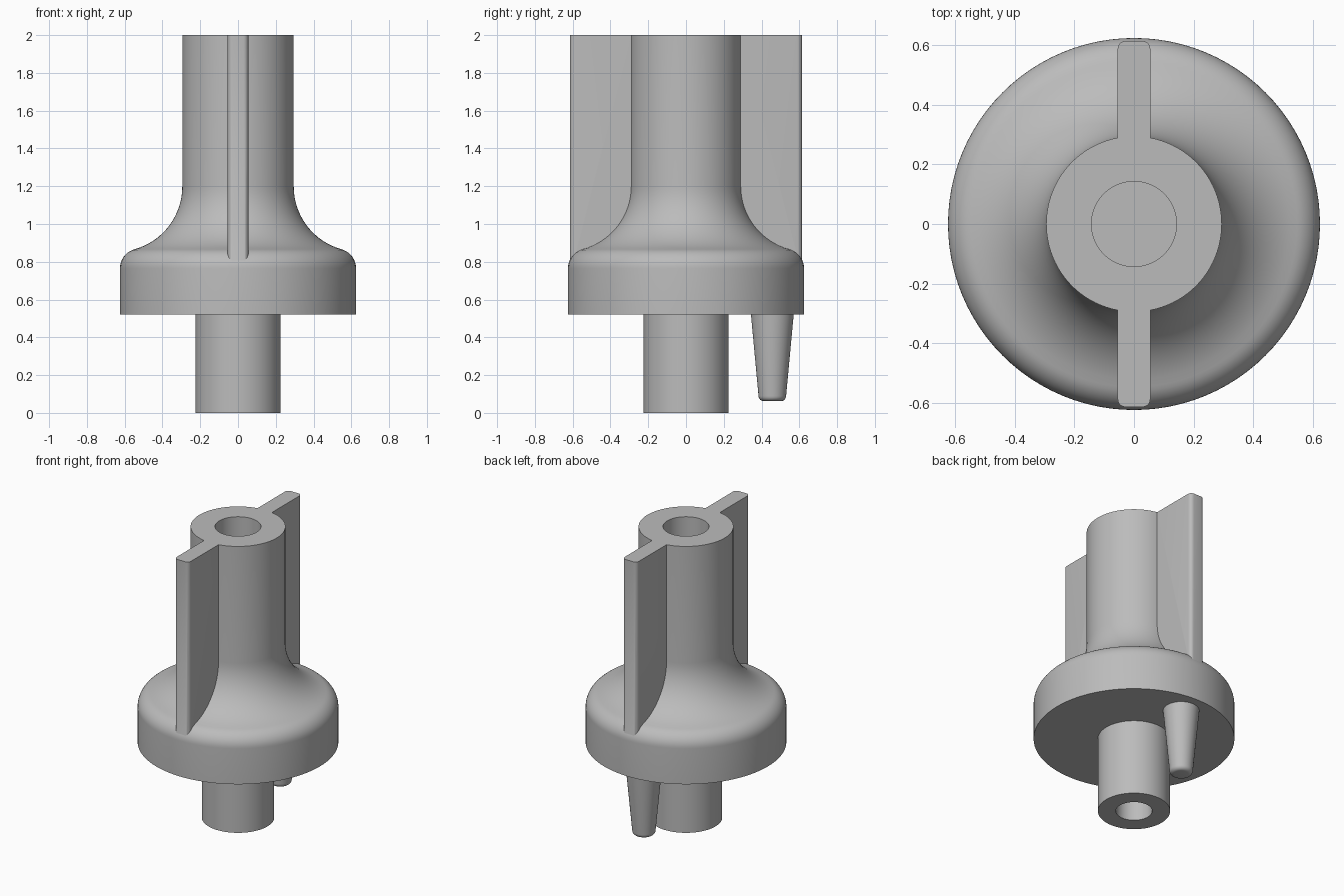
import bpy, bmesh
from math import pi, cos, sin, acos, sqrt
from mathutils import Matrix, Vector

default = bpy.data.objects.get("Cube")
if default:
    bpy.data.objects.remove(default, do_unlink=True)

grey = bpy.data.materials.new("plain grey")
grey.use_nodes = True
grey.diffuse_color = (0.5, 0.5, 0.5, 1)
grey.node_tree.nodes["Principled BSDF"].inputs["Base Color"].default_value = (0.5, 0.5, 0.5, 1)


def finish(name, bm):
    bmesh.ops.recalc_face_normals(bm, faces=bm.faces)
    mesh = bpy.data.meshes.new(name)
    bm.to_mesh(mesh)
    bm.free()
    mesh.materials.append(grey)
    obj = bpy.data.objects.new(name, mesh)
    bpy.context.collection.objects.link(obj)
    return obj


def lathe(name, profile, steps=96, y=0):
    """Solid of revolution; the profile starts and ends on the axis."""
    bm = bmesh.new()
    verts = [bm.verts.new((r, 0, z)) for r, z in profile]
    edges = [bm.edges.new(pair) for pair in zip(verts, verts[1:])]
    bmesh.ops.spin(bm, geom=verts + edges, cent=(0, 0, 0), axis=(0, 0, 1),
                   angle=2 * pi, steps=steps, use_merge=True)
    bmesh.ops.remove_doubles(bm, verts=bm.verts, dist=1e-4)
    bmesh.ops.translate(bm, verts=bm.verts, vec=(0, y, 0))
    return finish(name, bm)


def arc(cx, cz, radius, start, end, n):
    angles = [start + (end - start) * i / n for i in range(n + 1)]
    return [(cx + radius * cos(a), cz + radius * sin(a)) for a in angles]


def smooth(obj):
    bpy.ops.object.select_all(action='DESELECT')
    obj.select_set(True)
    bpy.context.view_layer.objects.active = obj
    bpy.ops.object.shade_smooth_by_angle(angle=pi / 6)


# Body: stem, flange with rounded shoulder, cove and column, blind bore at each end
shoulder, cove = 0.105, 0.345
sx, sz, cx = 0.52, 0.765, 0.64
reach = shoulder + cove
cz = sz + sqrt(reach ** 2 - (cx - sx) ** 2)
tangent = acos((cx - sx) / reach)
body = lathe("body", [(0, 0.4), (0.113, 0.4), (0.113, 0), (0.225, 0), (0.225, 0.52), (0.625, 0.52)]
             + arc(sx, sz, shoulder, 0, tangent, 10)
             + arc(cx, cz, cove, pi + tangent, pi, 16)[1:]
             + [(0.295, 2), (0.143, 2), (0.143, 0.9), (0, 0.9)])

# Fins: flat wings front and back with rounded outer edges, merged into the body
for side, name in ((-1, "front_fin"), (1, "back_fin")):
    bm = bmesh.new()
    bmesh.ops.create_cube(bm, size=1, matrix=Matrix.Translation((0, side * 0.415, 1.35))
                          @ Matrix.Diagonal((0.11, 0.4, 1.3, 1)))
    outer = [e for e in bm.edges if all(v.co.y * side > 0.5 for v in e.verts)
             and abs((e.verts[0].co - e.verts[1].co).z) > 1]
    bmesh.ops.bevel(bm, geom=outer, offset=0.027, segments=5, profile=0.5, affect='EDGES')
    fin = finish(name, bm)
    union = body.modifiers.new(name, 'BOOLEAN')
    union.operation, union.solver, union.object = 'UNION', 'EXACT', fin
    bpy.context.view_layer.objects.active = body
    bpy.ops.object.modifier_apply(modifier=name)
    bpy.data.objects.remove(fin, do_unlink=True)
smooth(body)

# Locating pin: tapered peg with a rounded tip under the back of the flange
pin = lathe("locating_pin", [(0, 0.53), (0.114, 0.53)]
            + arc(0.045, 0.09, 0.028, 0, -pi / 2, 6) + [(0, 0.062)], 48, 0.457)
smooth(pin)
